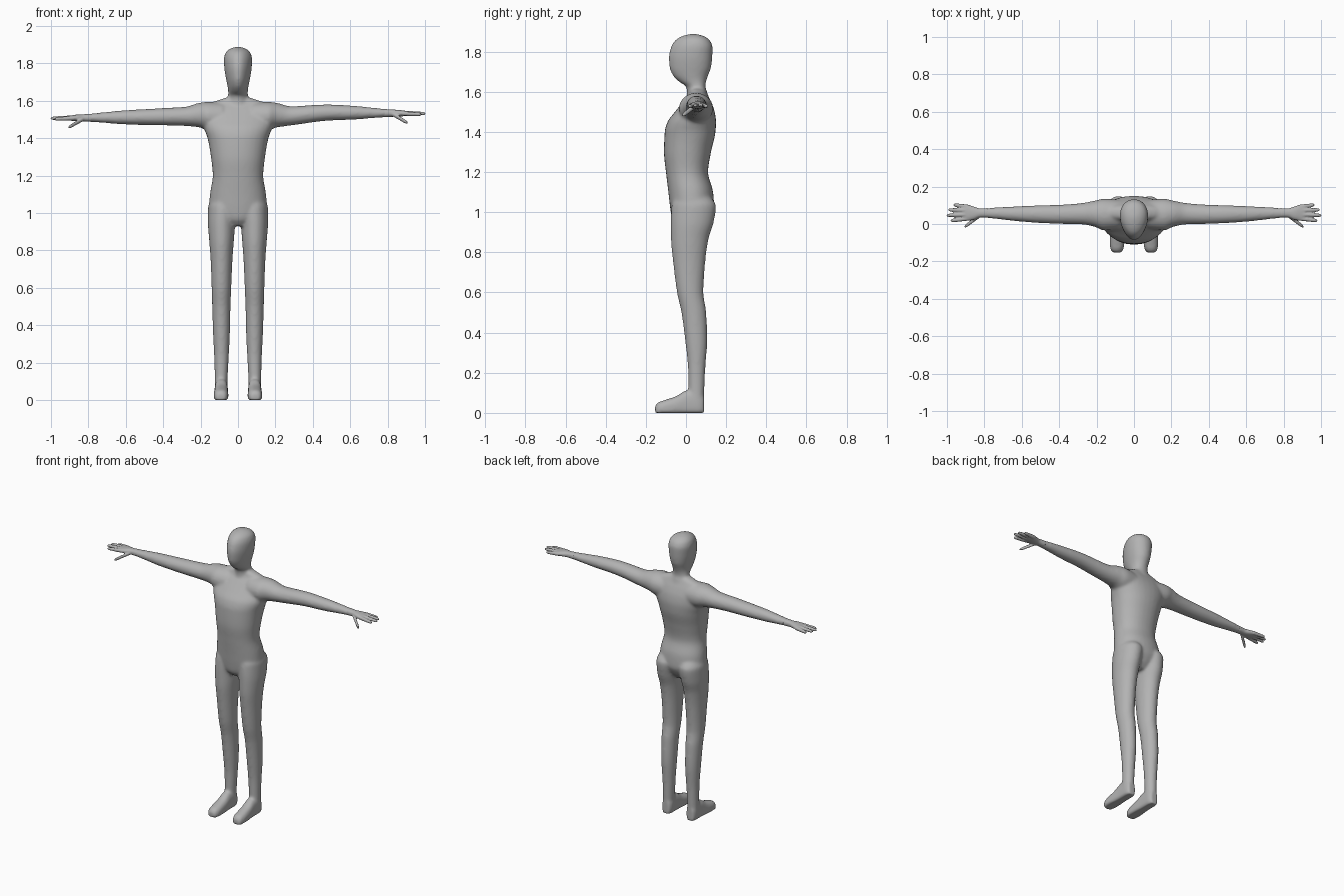
import bpy
import bmesh
from math import cos, sin, pi, copysign

cube = bpy.data.objects.get("Cube")
if cube:
    bpy.data.objects.remove(cube, do_unlink=True)

grey = bpy.data.materials.new("plain_grey")
grey.use_nodes = True
tone = (0.45, 0.45, 0.45, 1)
grey.diffuse_color = tone
grey.node_tree.nodes["Principled BSDF"].inputs["Base Color"].default_value = tone


def smooth_sections(rows, steps=6):
    """Monotone cubic interpolation of section rows along their first value."""
    count = len(rows)
    columns = []
    for channel in range(1, len(rows[0])):
        slope = [(rows[i + 1][channel] - rows[i][channel]) / (rows[i + 1][0] - rows[i][0])
                 for i in range(count - 1)]
        tangent = [slope[0]]
        for before, after in zip(slope, slope[1:]):
            same = before * after > 0
            tangent.append(2 * before * after / (before + after) if same else 0)
        tangent.append(slope[-1])
        values = []
        for i in range(count - 1):
            span = rows[i + 1][0] - rows[i][0]
            for s in range(steps):
                u = s / steps
                values.append((2 * u**3 - 3 * u**2 + 1) * rows[i][channel]
                              + (u**3 - 2 * u**2 + u) * span * tangent[i]
                              + (3 * u**2 - 2 * u**3) * rows[i + 1][channel]
                              + (u**3 - u**2) * span * tangent[i + 1])
        columns.append(values + [rows[-1][channel]])
    places = [rows[i][0] + (rows[i + 1][0] - rows[i][0]) * s / steps
              for i in range(count - 1) for s in range(steps)] + [rows[-1][0]]
    return list(zip(places, *columns))


def arm_lift(x):
    """The left arm is carried a little higher than the right."""
    u = min(max((x - 0.22) / 0.3, 0), 1)
    return 0.025 * u * u * (3 - 2 * u)


def loft(bm, axis, rows, side=1, power=1.0, taper=0.0, sides=32):
    """Skin rounded sections (place, low a, high a, low b, high b) along an axis."""
    rings = []
    for t, a0, a1, b0, b1 in smooth_sections(rows):
        ring = []
        for k in range(sides):
            c, s = cos(2 * pi * k / sides), sin(2 * pi * k / sides)
            c = copysign(abs(c) ** power, c)
            s = copysign(abs(s) ** power, s)
            co = [(a0 + a1) / 2 + (a1 - a0) / 2 * c * (1 + taper * s),
                  (b0 + b1) / 2 + (b1 - b0) / 2 * s]
            co.insert(axis, t)
            x, y, z = co
            z = max(z, 0)
            if side > 0:
                z += arm_lift(x)
            ring.append(bm.verts.new((x * side, y, z)))
        rings.append(ring)
    for low, high in zip(rings, rings[1:]):
        for k in range(sides):
            n = (k + 1) % sides
            bm.faces.new((low[k], low[n], high[n], high[k]))
    bm.faces.new(rings[0])
    bm.faces.new(rings[-1])


def symmetric(rows):
    return [(t, -half, half, low, high) for t, half, low, high in rows]


def finish(bm, name, voxel, rounds):
    """Fuse the overlapping lofts into one smooth skin."""
    bmesh.ops.recalc_face_normals(bm, faces=bm.faces)
    mesh = bpy.data.meshes.new(name)
    bm.to_mesh(mesh)
    bm.free()
    mesh.materials.append(grey)
    for face in mesh.polygons:
        face.use_smooth = True
    obj = bpy.data.objects.new(name, mesh)
    bpy.context.collection.objects.link(obj)
    fuse = obj.modifiers.new("fuse", 'REMESH')
    fuse.mode = 'VOXEL'
    fuse.voxel_size = voxel
    fuse.use_smooth_shade = True
    relax = obj.modifiers.new("relax", 'SMOOTH')
    relax.factor = 0.5
    relax.iterations = rounds
    return obj


# Section tables: place, then half width or side limits, then depth or height limits
torso = symmetric([
    (0.93, 0.06, -0.04, 0.08), (0.97, 0.11, -0.07, 0.115),
    (1.03, 0.155, -0.08, 0.14), (1.1, 0.15, -0.088, 0.135),
    (1.2, 0.135, -0.1, 0.11), (1.3, 0.145, -0.11, 0.125),
    (1.4, 0.163, -0.106, 0.147), (1.45, 0.18, -0.092, 0.15),
    (1.5, 0.19, -0.055, 0.143), (1.55, 0.185, -0.015, 0.125),
    (1.59, 0.14, 0.015, 0.105), (1.615, 0.07, 0.02, 0.095)])
head = symmetric([
    (1.55, 0.075, 0, 0.12), (1.6, 0.06, 0.005, 0.105),
    (1.625, 0.053, 0, 0.097), (1.65, 0.052, -0.035, 0.1),
    (1.68, 0.056, -0.065, 0.11), (1.72, 0.064, -0.082, 0.125),
    (1.77, 0.072, -0.086, 0.131), (1.82, 0.075, -0.076, 0.133),
    (1.855, 0.067, -0.055, 0.12), (1.877, 0.045, -0.02, 0.09),
    (1.888, 0.015, 0.02, 0.05)])
leg = [
    (0.04, 0.057, 0.125, 0.015, 0.088), (0.12, 0.055, 0.125, 0.012, 0.092),
    (0.215, 0.05, 0.127, 0.01, 0.096), (0.365, 0.043, 0.134, -0.005, 0.106),
    (0.5, 0.04, 0.138, -0.023, 0.101), (0.6, 0.036, 0.141, -0.045, 0.087),
    (0.74, 0.03, 0.146, -0.063, 0.095), (0.865, 0.021, 0.155, -0.075, 0.112),
    (0.95, 0.014, 0.161, -0.076, 0.138), (1.03, 0.005, 0.16, -0.072, 0.15),
    (1.09, 0.02, 0.135, -0.05, 0.11)]
foot = [
    (-0.154, 0.072, 0.11, -0.01, 0.035), (-0.14, 0.058, 0.125, -0.02, 0.052),
    (-0.1, 0.051, 0.13, -0.02, 0.066), (-0.05, 0.052, 0.128, -0.02, 0.083),
    (0.0, 0.054, 0.125, -0.02, 0.112), (0.06, 0.054, 0.125, -0.02, 0.12),
    (0.09, 0.065, 0.115, -0.02, 0.09)]
arm = [
    (0.08, -0.03, 0.13, 1.43, 1.59), (0.16, -0.035, 0.135, 1.442, 1.594),
    (0.21, -0.015, 0.125, 1.458, 1.588), (0.28, -0.002, 0.112, 1.465, 1.568),
    (0.38, 0, 0.104, 1.468, 1.562), (0.5, 0.005, 0.1, 1.47, 1.555),
    (0.62, 0.014, 0.095, 1.474, 1.548), (0.72, 0.025, 0.09, 1.482, 1.538),
    (0.83, 0.037, 0.082, 1.49, 1.527)]
palm = [
    (0.78, 0.034, 0.085, 1.487, 1.531), (0.82, 0.035, 0.083, 1.489, 1.528),
    (0.86, 0.022, 0.094, 1.49, 1.526), (0.89, 0.018, 0.103, 1.493, 1.522),
    (0.915, 0.024, 0.1, 1.498, 1.518)]
# Digits: root point, tip point
digits = [
    ((0.88, 0.03, 1.507), (0.98, 0.018, 1.502)),
    ((0.88, 0.051, 1.51), (1.002, 0.046, 1.506)),
    ((0.88, 0.072, 1.51), (0.993, 0.076, 1.506)),
    ((0.88, 0.091, 1.507), (0.964, 0.102, 1.502)),
    ((0.825, 0.045, 1.504), (0.907, -0.016, 1.457))]


def digit_rows(root, tip):
    rows = []
    for u, radius in ((0, 0.012), (0.5, 0.011), (0.9, 0.009), (1, 0.005)):
        x, y, z = (r + (e - r) * u for r, e in zip(root, tip))
        rows.append((x, y - radius, y + radius, z - radius, z + radius))
    return rows


# Body: torso, head, legs, feet and arms in one skin
body = bmesh.new()
loft(body, 2, torso, side=-1, power=0.92)
loft(body, 2, head, side=-1, taper=0.16)
for side in (1, -1):
    loft(body, 2, leg, side)
    loft(body, 1, foot, side, power=0.8)
    loft(body, 0, arm, side)
finish(body, "body", 0.008, 10)

# Hands: palm with four fingers and a thumb
for side, label in ((1, "left_hand"), (-1, "right_hand")):
    hand = bmesh.new()
    loft(hand, 0, palm, side, power=0.9)
    for root, tip in digits:
        loft(hand, 0, digit_rows(root, tip), side, sides=12)
    finish(hand, label, 0.004, 3)
